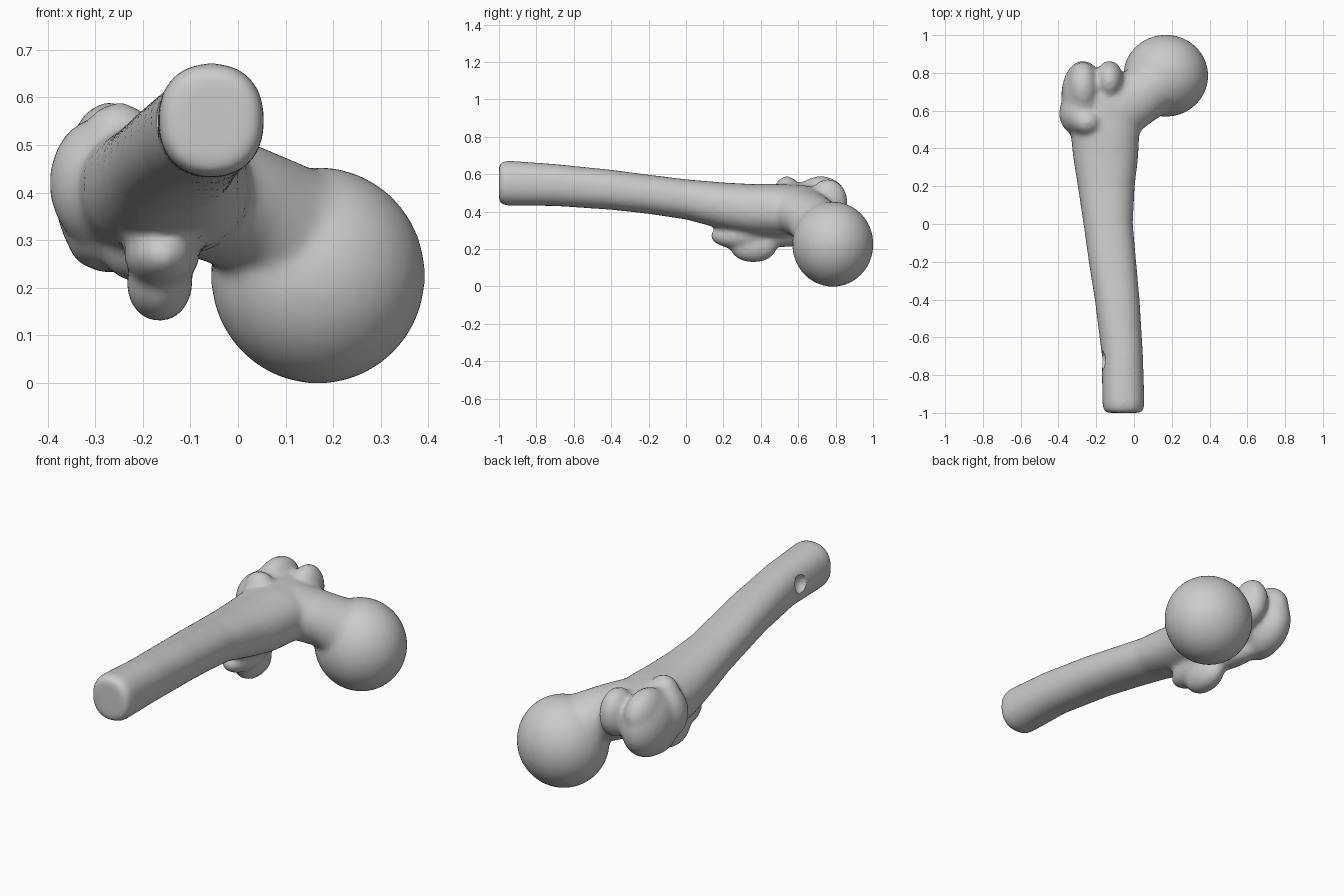
import bpy, bmesh, math
from mathutils import Vector, Matrix

if "Cube" in bpy.data.objects:
    bpy.data.objects.remove(bpy.data.objects["Cube"])

bm = bmesh.new()


def lobe(centre, radii, turn=0, target=bm):
    """Ellipsoid swelling, turned about z."""
    m = (Matrix.Translation(centre) @ Matrix.Rotation(math.radians(turn), 4, 'Z')
         @ Matrix.Diagonal((*radii, 1)))
    bmesh.ops.create_uvsphere(target, u_segments=32, v_segments=20, radius=1, matrix=m)


def loft(sections, side, up, power=2.0, n=32):
    """Closed tube through sections of (centre, half width, half height)."""
    rings = []
    for c, a, b in sections:
        ring = []
        for i in range(n):
            t = 2 * math.pi * i / n
            u, v = (math.copysign(abs(f) ** (2 / power), f) for f in (math.cos(t), math.sin(t)))
            ring.append(bm.verts.new(Vector(c) + Vector(side) * a * u + Vector(up) * b * v))
        rings.append(ring)
    for r, s in zip(rings, rings[1:]):
        for i in range(n):
            bm.faces.new((r[i], r[(i + 1) % n], s[(i + 1) % n], s[i]))
    bm.faces.new(rings[0][::-1])
    bm.faces.new(rings[-1])


# Shaft: y, x min, x max, z min, z max
shaft = [(-1.0, -.145, .035, .455, .650), (-.985, -.163, .052, .437, .667),
         (-.95, -.168, .056, .432, .673), (-.7, -.170, .048, .430, .655),
         (-.4, -.208, .030, .410, .624), (-.2, -.240, .012, .388, .598),
         (0, -.268, -.006, .358, .573), (.2, -.298, .004, .305, .556),
         (.35, -.322, .022, .275, .548), (.5, -.338, .03, .265, .548),
         (.65, -.33, .0, .28, .54), (.74, -.29, -.06, .32, .52)]
loft([(((a + b) / 2, y, (c + d) / 2), (b - a) / 2, (d - c) / 2)
      for y, a, b, c, d in shaft], (1, 0, 0), (0, 0, 1), 2.25)

# Neck, from the shaft to the ball
loft([((-.20, .58, .42), .17, .13), ((-.08, .62, .40), .18, .135),
      ((.02, .67, .365), .155, .135), ((.10, .73, .30), .16, .165),
      ((.17, .77, .25), .17, .18)], (-.4, .9, 0), (.15, 0, .98))

# Ball head
lobe((.168, .785, .226), (.226, .218, .228))
# Greater trochanter
lobe((-.27, .68, .40), (.115, .185, .17), 0)
lobe((-.285, .585, .42), (.112, .12, .14))
lobe((-.27, .72, .47), (.085, .14, .12))
lobe((-.13, .76, .45), (.075, .105, .125))
lobe((-.25, .54, .50), (.08, .07, .09))
lobe((-.30, .66, .31), (.06, .12, .07))
# Ridge and lesser trochanter
lobe((-.165, .36, .21), (.07, .125, .082))
lobe((-.16, .29, .27), (.08, .16, .07))
lobe((-.2, .52, .27), (.07, .17, .06), 15)

bmesh.ops.recalc_face_normals(bm, faces=bm.faces)
mesh = bpy.data.meshes.new("thigh_bone")
bm.to_mesh(mesh)
bm.free()
bone = bpy.data.objects.new("thigh_bone", mesh)
bpy.context.collection.objects.link(bone)

grey = bpy.data.materials.new("bone_grey")
grey.diffuse_color = (.6, .6, .6, 1)
grey.use_nodes = True
grey.node_tree.nodes["Principled BSDF"].inputs["Base Color"].default_value = grey.diffuse_color
mesh.materials.append(grey)

# Small pit near the cut end
pit_bm = bmesh.new()
lobe((-.178, -.72, .57), (.045, .05, .05), 0, pit_bm)
pit_mesh = bpy.data.meshes.new("pit_cutter")
pit_bm.to_mesh(pit_mesh)
pit_bm.free()
pit_mesh.materials.append(grey)
pit = bpy.data.objects.new("pit_cutter", pit_mesh)
bpy.context.collection.objects.link(pit)
pit.hide_render = True
pit.hide_set(True)

# Fuse the parts, cut the pit and soften the joins
fuse = bone.modifiers.new("fuse", 'REMESH')
fuse.mode = 'VOXEL'
fuse.voxel_size = .014
fuse.use_smooth_shade = True
cut = bone.modifiers.new("pit", 'BOOLEAN')
cut.operation = 'DIFFERENCE'
cut.object = pit
soft = bone.modifiers.new("soften", 'SMOOTH')
soft.factor = .5
soft.iterations = 10
